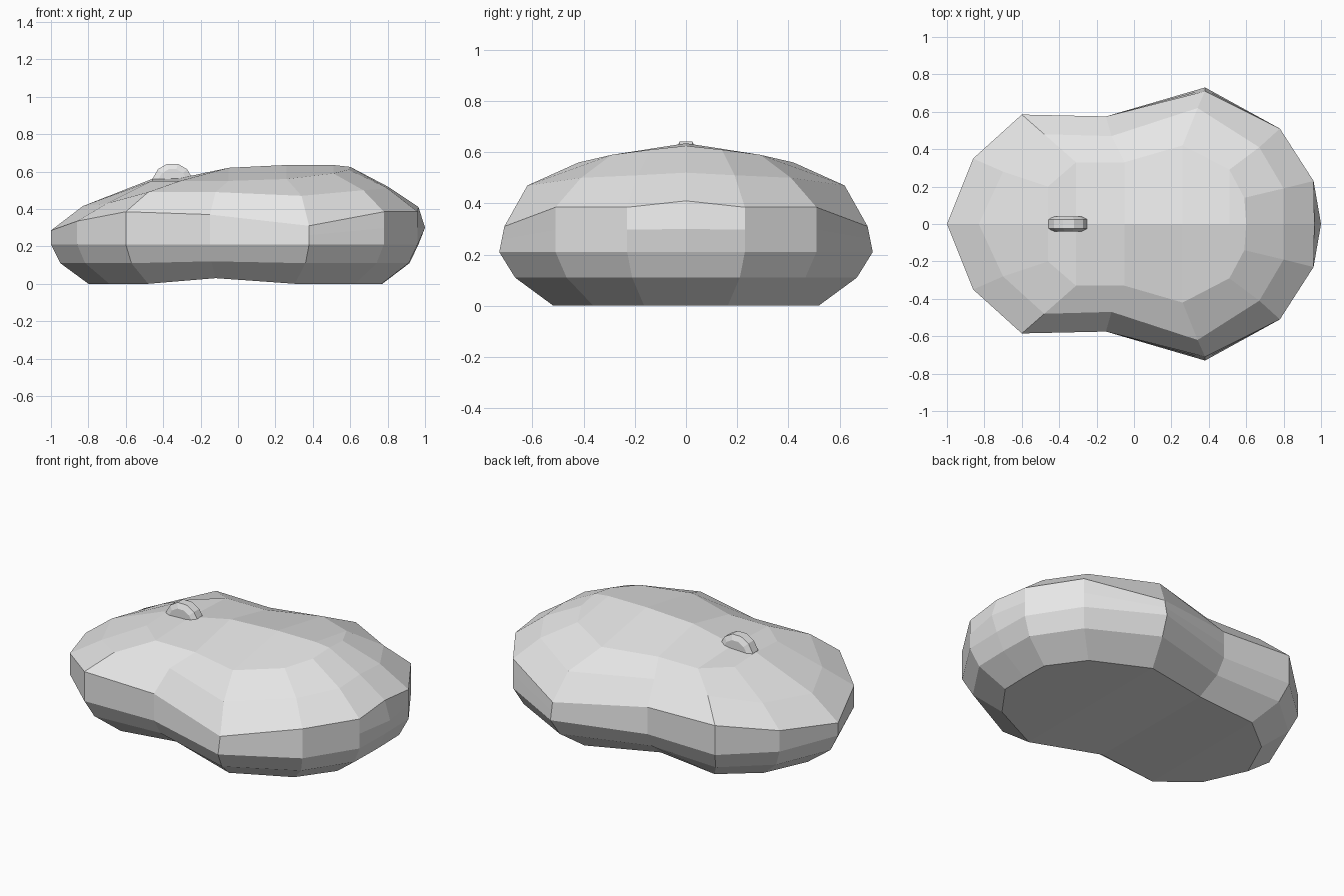
import bpy
import bmesh
import math

# Remove the default object
default = bpy.data.objects.get("Cube")
if default:
    bpy.data.objects.remove(default, do_unlink=True)


def make_material(name, rgb):
    mat = bpy.data.materials.new(name)
    mat.use_nodes = True
    colour = (*rgb, 1.0)
    mat.diffuse_color = colour
    mat.node_tree.nodes["Principled BSDF"].inputs["Base Color"].default_value = colour
    return mat


def finish(bm, name, material):
    """Turn a bmesh into a flat shaded object in the scene."""
    bmesh.ops.recalc_face_normals(bm, faces=bm.faces)
    mesh = bpy.data.meshes.new(name)
    bm.to_mesh(mesh)
    bm.free()
    mesh.materials.append(material)
    obj = bpy.data.objects.new(name, mesh)
    bpy.context.collection.objects.link(obj)
    return obj


def bridge(bm, lower, upper):
    """Join two rows of vertices, skipping corners the rows share."""
    for i in range(len(lower) - 1):
        corners = [lower[i], lower[i + 1], upper[i + 1], upper[i]]
        corners = list(dict.fromkeys(corners))
        if len(corners) > 2:
            bm.faces.new(corners)


grey = make_material("light grey plastic", (0.8, 0.8, 0.8))

# Half outline of the shell at its widest, from nose to heel
outline = [(-1, 0), (-.86, .35), (-.6, .585), (-.15, .575),
           (.38, .73), (.78, .51), (.96, .23), (.965, 0)]
WAIST = 3  # column of the pinched side, where the underside lifts


def scaled_ring(sx, sy, z, lift=0.0):
    return [(x * sx, y * sy, z + (lift if i == WAIST else 0))
            for i, (x, y) in enumerate(outline)]


# Shell rings, bottom to top
base = scaled_ring(.8, .71, 0, .03)
skirt = scaled_ring(.95, .915, .11, .01)
belt = scaled_ring(1, 1, .21)
rim_heights = [.285, .335, .385, .37, .31, .385, .385, .41]
rim = [(x, y, z) for (x, y), z in zip(outline, rim_heights)]
rim[4] = (.38, .71, .31)
middle = [tuple((a + b) / 2 for a, b in zip(p, q)) for p, q in zip(belt, rim)]
middle[-1] = (1, 0, .3)
shoulder = [(-.83, 0, .415), (-.7, .28, .43), (-.48, .48, .49), (-.12, .47, .49),
            (.34, .62, .47), (.67, .41, .5), (.8, .19, .51), (.8, 0, .52)]
crown = [(-.46, 0, .56), (-.46, .2, .55), (-.31, .33, .55), (-.05, .33, .55),
         (.26, .42, .56), (.51, .29, .59), (.59, .14, .61), (.6, 0, .625)]
spine_heights = [.565, .62, .635, .635]

bm = bmesh.new()
rows = [[bm.verts.new(p) for p in ring]
        for ring in (base, skirt, belt, middle, rim, shoulder, crown)]
for lower, upper in zip(rows, rows[1:]):
    bridge(bm, lower, upper)

# Close the top along the spine
top = rows[-1]
ridge = [bm.verts.new((p[0], 0, z)) for p, z in zip(crown[2:6], spine_heights)]
bridge(bm, top, [top[0]] * 2 + ridge + [top[-1]] * 2)

# Close the underside along its centre line
bottom = rows[0]
keel = [bm.verts.new((p[0], 0, p[2])) for p in base[1:-1]]
bridge(bm, bottom, [bottom[0]] + keel + [bottom[-1]])

# Mirror the half shell across the centre plane
geometry = bm.verts[:] + bm.edges[:] + bm.faces[:]
bmesh.ops.mirror(bm, geom=geometry, axis='Y', merge_dist=0.0001)
bmesh.ops.remove_doubles(bm, verts=bm.verts, dist=0.0001)
finish(bm, "mouse_shell", grey)

# Scroll wheel: a chamfered disc half sunk in the shell
SIDES = 12
profile = [(.08, -.04), (.11, -.025), (.11, .025), (.08, .04)]
bm = bmesh.new()
discs = []
for radius, y in profile:
    disc = []
    for i in range(SIDES):
        a = 2 * math.pi * (i + .5) / SIDES
        disc.append(bm.verts.new((radius * math.cos(a), y, radius * math.sin(a))))
    discs.append(disc)
for near, far in zip(discs, discs[1:]):
    bridge(bm, near + near[:1], far + far[:1])
bm.faces.new(discs[0])
bm.faces.new(discs[-1])
wheel = finish(bm, "scroll_wheel", grey)
wheel.location = (-.35, 0, .535)
